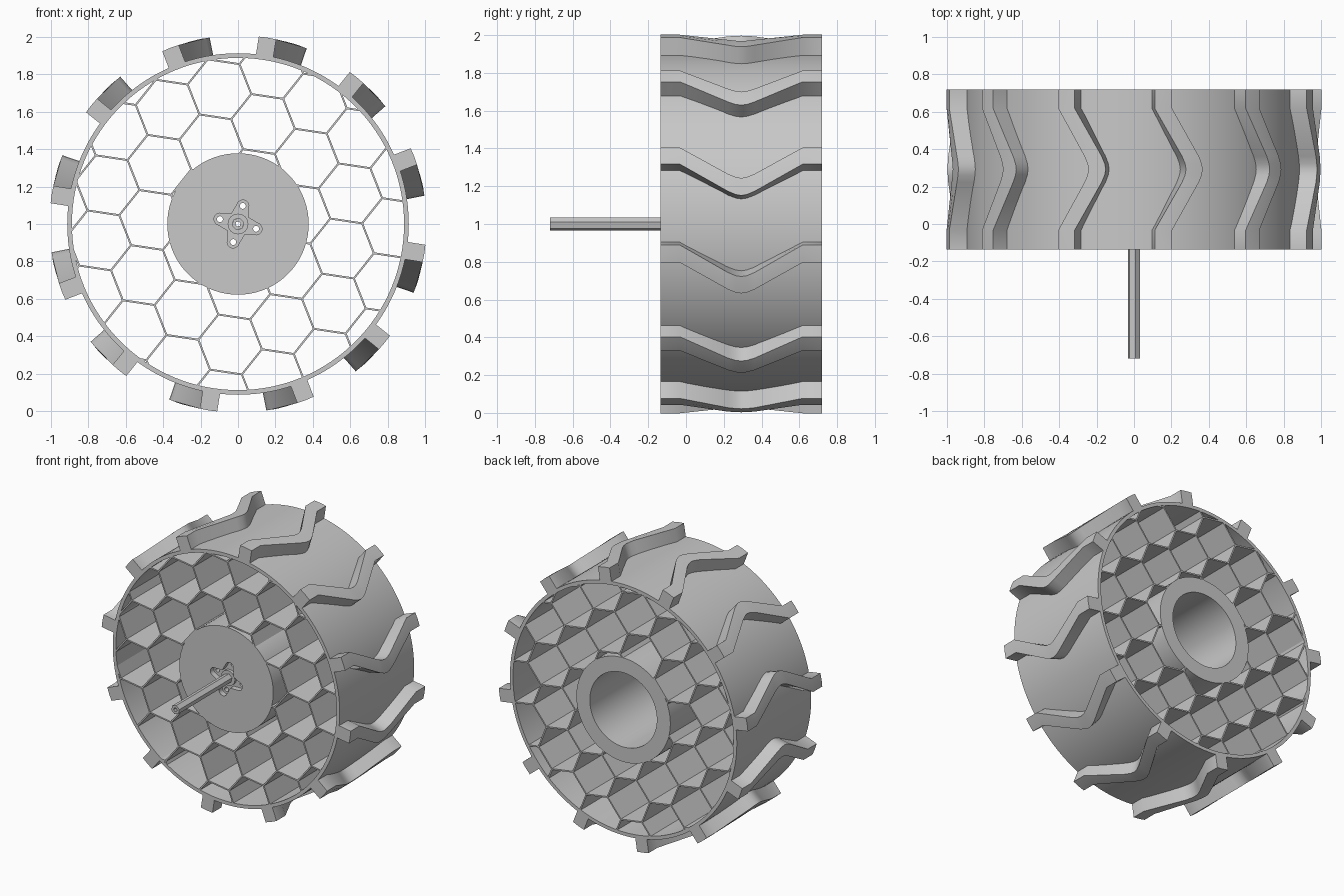
import bpy, bmesh, math
from math import sin, cos, pi, radians

if "Cube" in bpy.data.objects:
    bpy.data.objects.remove(bpy.data.objects["Cube"], do_unlink=True)

FRONT, BACK, AXIS_Z = -0.135, 0.72, 1.0
RIM_OUT, RIM_IN, HUB_R, BORE_R = 0.913, 0.888, 0.378, 0.27

grey = bpy.data.materials.new("plain_grey")
grey.use_nodes = True
colour = (0.58, 0.58, 0.58, 1)
grey.diffuse_color = colour
grey.node_tree.nodes["Principled BSDF"].inputs["Base Color"].default_value = colour


def shade(obj):
    bpy.ops.object.select_all(action='DESELECT')
    obj.select_set(True)
    bpy.context.view_layer.objects.active = obj
    bpy.ops.object.shade_smooth_by_angle(angle=radians(30))


def finish(name, bm, smooth=True):
    bmesh.ops.recalc_face_normals(bm, faces=bm.faces)
    mesh = bpy.data.meshes.new(name)
    bm.to_mesh(mesh)
    bm.free()
    mesh.materials.append(grey)
    obj = bpy.data.objects.new(name, mesh)
    obj.location.z = AXIS_Z
    bpy.context.collection.objects.link(obj)
    if smooth:
        shade(obj)
    return obj


def loft(bm, rings, closed=False):
    """Skin matching point rings; cap the ends unless the loop is closed."""
    rows = [[bm.verts.new(p) for p in ring] for ring in rings]
    pairs = list(zip(rows, rows[1:])) + ([(rows[-1], rows[0])] if closed else [])
    for a, b in pairs:
        for i in range(len(a)):
            j = (i + 1) % len(a)
            bm.faces.new((a[i], a[j], b[j], b[i]))
    if not closed:
        bm.faces.new(rows[0])
        bm.faces.new(rows[-1])


def circle(r, y, n, cx=0, cz=0, turn=0):
    return [(cx + r * cos(turn + 2 * pi * i / n), y, cz + r * sin(turn + 2 * pi * i / n))
            for i in range(n)]


def tube(name, outer, inner, y0, y1, n, turn=0, smooth=True):
    bm = bmesh.new()
    loft(bm, [circle(r, y, n, turn=turn) for r, y in
              [(outer, y0), (outer, y1), (inner, y1), (inner, y0)]], closed=True)
    return finish(name, bm, smooth)


# Outer rim band
tube("rim", RIM_OUT, RIM_IN, FRONT, BACK, 128)

# Hub: a cup closed at the front and open at the back
bm = bmesh.new()
FLOOR = FRONT + 0.08
loft(bm, [circle(r, y, 96) for r, y in
          [(HUB_R, FRONT), (HUB_R, BACK), (BORE_R, BACK), (BORE_R, FLOOR)]])
hub = finish("hub", bm, smooth=False)

# Four-armed pocket and its bolt holes, cut into the hub face
ARMS = [radians(75 + 90 * k) for k in range(4)]
POCKET = FRONT + 0.04
outline = []
for a in ARMS:
    for k in range(9):
        t = a - pi / 2 + pi * k / 8
        outline.append((0.1 * cos(a) + 0.032 * cos(t), 0.1 * sin(a) + 0.032 * sin(t)))
    outline.append((0.066 * cos(a + pi / 4), 0.066 * sin(a + pi / 4)))
bm = bmesh.new()
loft(bm, [[(x, y, z) for x, z in outline] for y in (FRONT - 0.05, POCKET)])
cutters = [finish("pocket_cutter", bm, smooth=False)]
bm = bmesh.new()
for a in ARMS:
    loft(bm, [circle(0.016, y, 16, 0.1 * cos(a), 0.1 * sin(a)) for y in (FRONT - 0.1, FLOOR + 0.1)])
loft(bm, [circle(0.014, y, 16) for y in (FRONT - 0.1, FLOOR + 0.1)])
cutters.append(finish("hole_cutter", bm, smooth=False))
for c in cutters:
    c.hide_render = True
    mod = hub.modifiers.new(c.name, 'BOOLEAN')
    mod.object, mod.operation, mod.solver = c, 'DIFFERENCE', 'EXACT'
bpy.context.view_layer.update()
hub_mesh = bpy.data.meshes.new_from_object(hub.evaluated_get(bpy.context.evaluated_depsgraph_get()))
hub.modifiers.clear()
hub.data = hub_mesh
for c in cutters:
    bpy.data.objects.remove(c, do_unlink=True)
shade(hub)

# Hollow six-sided axle with a round collar at its root
tube("axle", 0.034, 0.014, -0.72, POCKET, 6, turn=0.3, smooth=False)
tube("axle_collar", 0.055, 0.03, POCKET - 0.02, POCKET, 32)

# Honeycomb spokes: thin walls trimmed between the hub and the rim
PITCH, TILT, WALL = 0.298, radians(8.5), 0.005
CELL_X, CELL_Z = 0.09, 0.24
r_in, r_out = HUB_R - 0.01, RIM_IN + 0.01


def wall_pieces(p, q):
    """Parts of segment p-q lying between the two radii."""
    dx, dz = q[0] - p[0], q[1] - p[1]
    a, b = dx * dx + dz * dz, p[0] * dx + p[1] * dz
    cuts = [0, 1]
    for r in (r_in, r_out):
        disc = b * b - a * (p[0] ** 2 + p[1] ** 2 - r * r)
        if disc > 0:
            cuts += [t for t in ((-b - disc ** 0.5) / a, (-b + disc ** 0.5) / a) if 0 < t < 1]
    cuts.sort()
    at = lambda t: (p[0] + dx * t, p[1] + dz * t)
    for t0, t1 in zip(cuts, cuts[1:]):
        if r_in < math.hypot(*at((t0 + t1) / 2)) < r_out:
            yield at(t0), at(t1)


bm = bmesh.new()
up, side = pi / 2 - TILT, pi / 6 - TILT
for m in range(-8, 8):
    for n in range(-7, 7):
        cx = CELL_X + PITCH * (m * cos(up) + n * cos(side))
        cz = CELL_Z + PITCH * (m * sin(up) + n * sin(side))
        corner = [(cx + PITCH / 3 ** 0.5 * cos(k * pi / 3 - TILT),
                   cz + PITCH / 3 ** 0.5 * sin(k * pi / 3 - TILT)) for k in range(4)]
        for p, q in zip(corner, corner[1:]):
            for s, e in wall_pieces(p, q):
                length = math.hypot(e[0] - s[0], e[1] - s[1])
                nx, nz = -(e[1] - s[1]) / length * WALL, (e[0] - s[0]) / length * WALL
                loft(bm, [[(s[0] + nx, y, s[1] + nz), (e[0] + nx, y, e[1] + nz),
                           (e[0] - nx, y, e[1] - nz), (s[0] - nx, y, s[1] - nz)]
                          for y in (FRONT, BACK)])
finish("honeycomb_spokes", bm, smooth=False)

# Chevron treads: one cross-section swept along a bent path, repeated around the rim
MID = (FRONT + BACK) / 2
half_path = [(0.4275, 0), (0.325, 0), (0.07, 0.87), (0.03, 0.97), (0, 1)]
path = [(MID - d, s) for d, s in half_path] + [(MID + d, s) for d, s in half_path[-2::-1]]
section = [(-0.047, 0.9), (-0.047, 1.007), (0, 1.009), (0.047, 1.007), (0.047, 0.9)]
for k in range(12):
    bm = bmesh.new()
    rings = []
    for y, shift in path:
        a = radians(81 + 30 * k - 9.7 * shift)
        rings.append([(r * cos(a) + w * sin(a), y, r * sin(a) - w * cos(a)) for w, r in section])
    loft(bm, rings)
    finish(f"tread_{k + 1}", bm)
